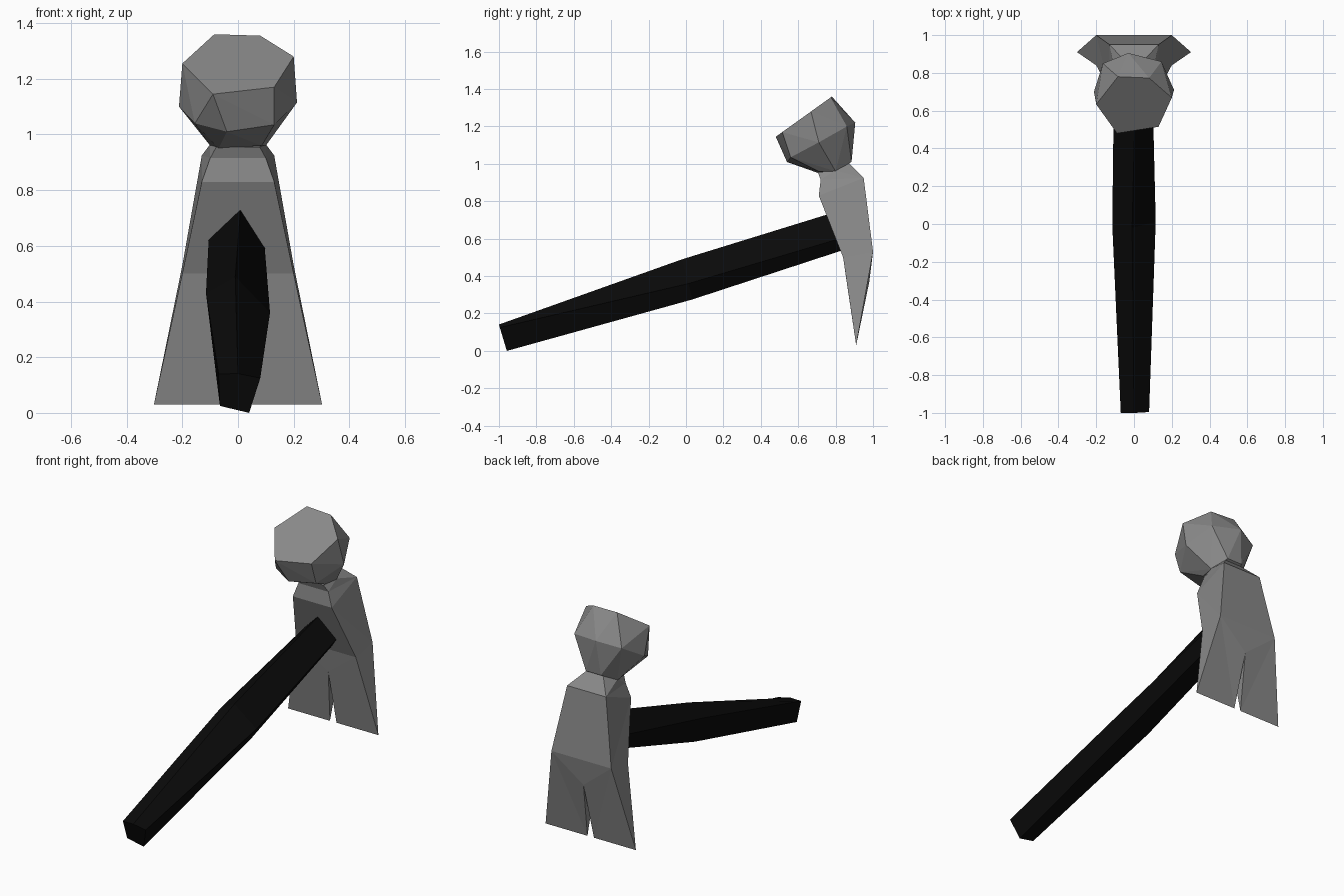
import bpy, bmesh

if "Cube" in bpy.data.objects:
    bpy.data.objects.remove(bpy.data.objects["Cube"])


def material(name, rgb):
    m = bpy.data.materials.new(name)
    m.diffuse_color = (*rgb, 1)
    m.use_nodes = True
    m.node_tree.nodes["Principled BSDF"].inputs["Base Color"].default_value = m.diffuse_color
    return m


def finish(bm, name, mat):
    bmesh.ops.recalc_face_normals(bm, faces=bm.faces)
    me = bpy.data.meshes.new(name)
    bm.to_mesh(me)
    bm.free()
    me.materials.append(mat)
    ob = bpy.data.objects.new(name, me)
    bpy.context.collection.objects.link(ob)
    return ob


steel = material("grey stone", (0.25, 0.25, 0.25))
black = material("black grip", (0.003, 0.003, 0.003))

# Handle: five-sided section lofted through three slanted rings (x, z), y from z
rings = [
    (-1.0, 0.14, 0.30, [(-.07, .14), (.0, .141), (.08, .125), (.04, .0), (-.065, .025)]),
    (-0.02, 0.49, 0.25, [(-.115, .43), (-.01, .49), (.115, .36), (.06, .275), (-.08, .29)]),
    (0.79, 0.74, 0.35, [(-.105, .63), (.01, .74), (.095, .605), (.05, .545), (-.06, .55)]),
]
bm = bmesh.new()
loops = [[bm.verts.new((x, y0 + (z0 - z) * k, z)) for x, z in pts] for y0, z0, k, pts in rings]
for a, b in zip(loops, loops[1:]):
    for i in range(5):
        j = (i + 1) % 5
        bm.faces.new((a[i], a[j], b[j], b[i]))
bm.faces.new(loops[0])
bm.faces.new(loops[-1])
finish(bm, "handle", black)

# Hammer poll: convex faceted knob with a flat six-sided striking face
bm = bmesh.new()
strike = [(-.085, 1.36), (.08, 1.355), (.20, 1.28), (.13, 1.17), (-.09, 1.145), (-.20, 1.255)]
for x, z in strike:
    bm.verts.new((x, 0.48 + (z - 1.145) * 1.395, z))
for p in [(-.04, .54, 1.01), (.13, .56, 1.035), (.212, .71, 1.115), (.145, .86, 1.2),
          (-.03, .905, 1.22), (-.165, .85, 1.19), (-.212, .70, 1.10), (-.155, .585, 1.04),
          (-.07, .71, .95), (.085, .71, .96), (.1, .80, .96), (-.1, .80, .96),
          (.05, .885, 1.01), (-.05, .885, 1.01)]:
    bm.verts.new(p)
bmesh.ops.convex_hull(bm, input=bm.verts)
bmesh.ops.dissolve_limit(bm, angle_limit=0.03, verts=bm.verts, edges=bm.edges)
finish(bm, "poll", steel)

# Claw body: half points mirrored in x, split at the bottom by a narrow slit
half = {
    "nf": (.078, .705, .955), "nm": (.10, .80, .965), "nb": (.05, .865, 1.01),
    "sf": (.10, .72, .915), "sb": (.13, .95, .925), "f": (.13, .71, .83),
    "mf": (.20, .84, .50), "mb": (.20, 1.0, .53),
    "to": (.302, .91, .03), "ti": (.022, .91, .03),
}
bm = bmesh.new()
R = {k: bm.verts.new(p) for k, p in half.items()}
L = {k: bm.verts.new((-p[0], p[1], p[2])) for k, p in half.items()}
for k, p in {"af": (0, .862, .35), "ab": (0, .98, .37)}.items():
    R[k] = L[k] = bm.verts.new(p)
for S in (R, L):
    for f in ("nf nm sf", "nm sb sf", "nm nb sb", "sf sb f", "f sb mb", "f mb mf",
              "mf mb to", "mf to ti", "mf ti af", "mb ab ti", "mb ti to", "ti ab af"):
        bm.faces.new([S[k] for k in f.split()])
for a, b in (("nf", "nm"), ("nm", "nb"), ("nf", "sf"), ("sf", "f"), ("f", "mf"),
             ("nb", "sb"), ("sb", "mb")):
    bm.faces.new((L[a], R[a], R[b], L[b]))
bm.faces.new((L["mf"], R["mf"], R["af"]))
bm.faces.new((L["mb"], R["mb"], R["ab"]))
finish(bm, "claw", steel)
